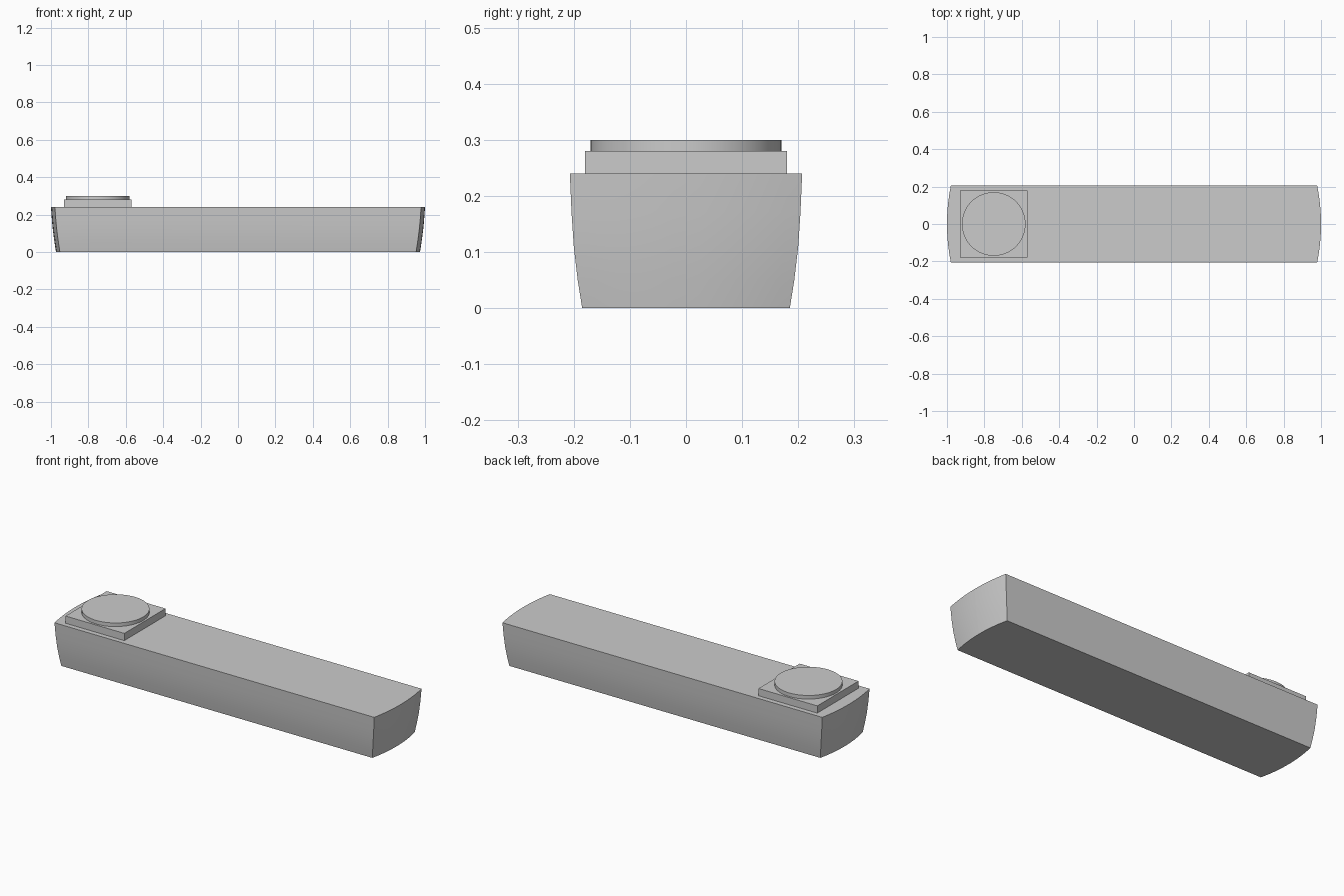
import bpy, bmesh, math

if "Cube" in bpy.data.objects:
    bpy.data.objects.remove(bpy.data.objects["Cube"])

# Body levels: height, half width, end reach at the centre line
LEVELS = [(0.0, 0.185, 0.973), (0.05, 0.193, 0.981), (0.11, 0.2, 0.989),
          (0.17, 0.204, 0.995), (0.24, 0.207, 1.0)]
SEAM_X = -0.77
BOW = 0.021
STEPS = 8


def smooth(obj):
    bpy.ops.object.select_all(action='DESELECT')
    obj.select_set(True)
    bpy.context.view_layer.objects.active = obj
    bpy.ops.object.shade_smooth_by_angle(angle=math.radians(30))


def finish(name, bm):
    bmesh.ops.recalc_face_normals(bm, faces=bm.faces[:])
    mesh = bpy.data.meshes.new(name)
    bm.to_mesh(mesh)
    bm.free()
    obj = bpy.data.objects.new(name, mesh)
    bpy.context.collection.objects.link(obj)
    smooth(obj)
    return obj


def loft(name, outline):
    """Skin a stack of outlines, one per body level."""
    bm = bmesh.new()
    rings = [[bm.verts.new((x, y, z)) for x, y in outline(w, reach)]
             for z, w, reach in LEVELS]
    n = len(rings[0])
    for a, b in zip(rings, rings[1:]):
        for i in range(n):
            j = (i + 1) % n
            bm.faces.new((a[i], a[j], b[j], b[i]))
    bm.faces.new(rings[0])
    bm.faces.new(rings[-1])
    return finish(name, bm)


def end_arc(w, reach, sign, start, stop):
    """Gently bowed end wall between two fractions of the half width."""
    ts = [start + (stop - start) * i / STEPS for i in range(STEPS + 1)]
    return [(sign * (reach - BOW * t * t), w * t) for t in ts]


def half_outline(side):
    return lambda w, reach: ([(SEAM_X, 0)] + end_arc(w, reach, 1, 0, side)
                             + [(SEAM_X, side * w)])


def cap_outline(w, reach):
    return end_arc(w, reach, -1, -1, 1) + [(SEAM_X, w), (SEAM_X, -w)]


# Two long body halves and the end cap
loft("front_body_half", half_outline(-1))
loft("back_body_half", half_outline(1))
loft("end_cap", cap_outline)

# Square mounting plate
bpy.ops.mesh.primitive_cube_add(size=1, location=(-0.75, 0, 0.26))
plate = bpy.context.object
plate.name = "square_plate"
plate.scale = (0.36, 0.36, 0.04)
bpy.ops.object.transform_apply(location=False, rotation=False, scale=True)

# Round button on the plate
bpy.ops.mesh.primitive_cylinder_add(vertices=64, radius=0.17, depth=0.02,
                                    location=(-0.75, 0, 0.29))
button = bpy.context.object
button.name = "round_button"
smooth(button)
